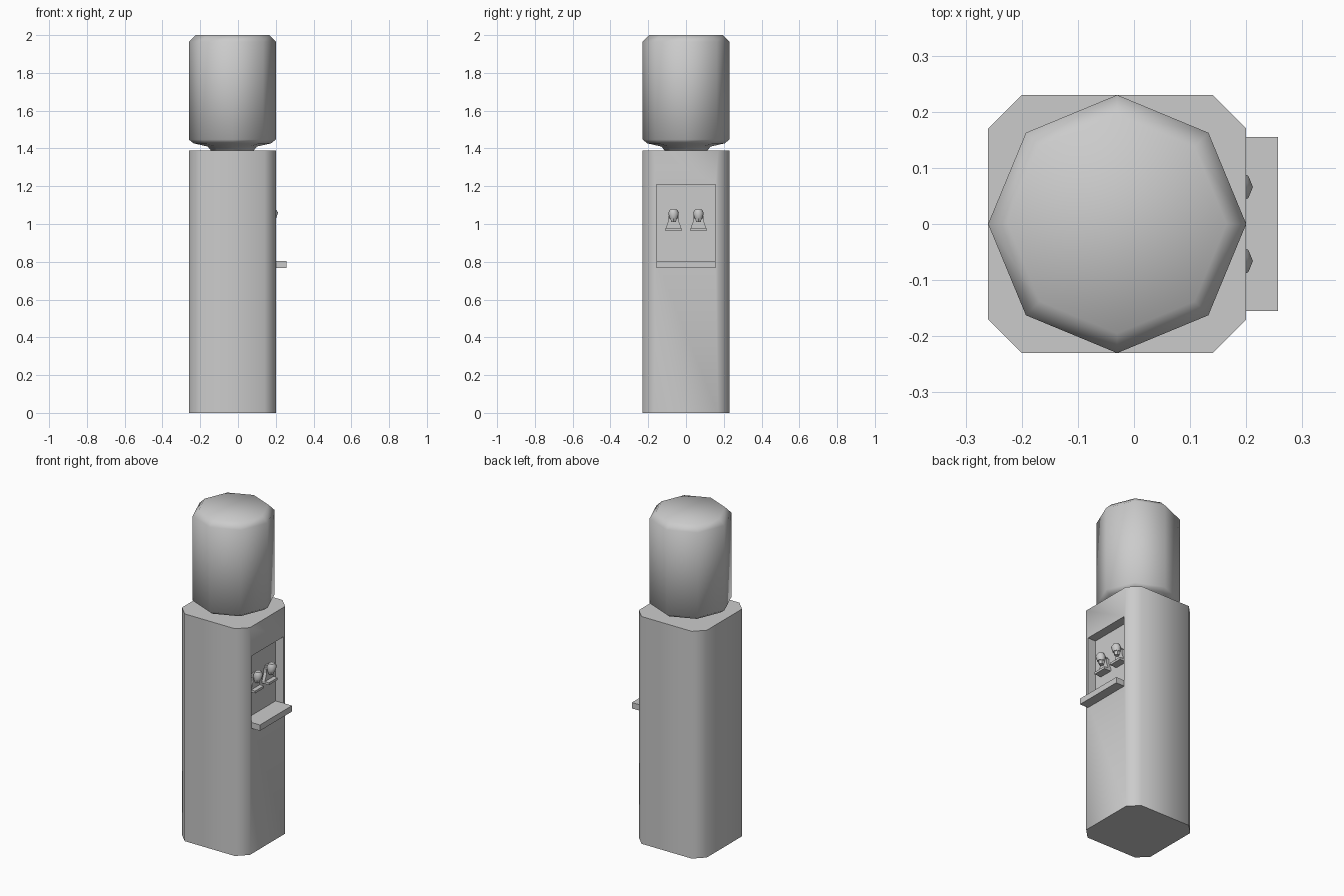
import bpy, bmesh, math

if "Cube" in bpy.data.objects:
    bpy.data.objects.remove(bpy.data.objects["Cube"])

CX = -0.03      # centre of cabinet and bottle
BACK = 0.146    # x of the recess back wall


def finish(name, bm, angle=50):
    bmesh.ops.recalc_face_normals(bm, faces=bm.faces)
    me = bpy.data.meshes.new(name)
    bm.to_mesh(me)
    bm.free()
    ob = bpy.data.objects.new(name, me)
    bpy.context.collection.objects.link(ob)
    if angle:
        bpy.ops.object.select_all(action='DESELECT')
        ob.select_set(True)
        bpy.context.view_layer.objects.active = ob
        bpy.ops.object.shade_smooth_by_angle(angle=math.radians(angle))
    return ob


def loft(name, rings, angle=50):
    """Skin equal-length rings of points and cap both ends."""
    bm = bmesh.new()
    loops = [[bm.verts.new(p) for p in r] for r in rings]
    n = len(loops[0])
    for a, b in zip(loops, loops[1:]):
        for i in range(n):
            j = (i + 1) % n
            bm.faces.new((a[i], a[j], b[j], b[i]))
    bm.faces.new(loops[0][::-1])
    bm.faces.new(loops[-1])
    return finish(name, bm, angle)


def box(name, x, y, z):
    return loft(name, [[(x[0], y[0], h), (x[1], y[0], h), (x[1], y[1], h), (x[0], y[1], h)]
                       for h in z], 0)


def circle(cx, cy, r, z, n=8):
    return [(cx + r * math.cos(2 * math.pi * i / n), cy + r * math.sin(2 * math.pi * i / n), z)
            for i in range(n)]


# Cabinet: chamfered square column with a recess cut in the +x face
h, c = 0.23, 0.17
plan = [(h, -c), (h, c), (c, h), (-c, h), (-h, c), (-h, -c), (-c, -h), (c, -h)]
cabinet = loft("cabinet", [[(x + CX, y, z) for x, y in plan] for z in (0, 1.39)])
cutter = box("recess_cutter", (BACK, 0.3), (-0.155, 0.155), (0.803, 1.21))
cutter.hide_render = True
mod = cabinet.modifiers.new("recess", 'BOOLEAN')
mod.operation = 'DIFFERENCE'
mod.object = cutter
mod.solver = 'EXACT'
bpy.ops.object.select_all(action='DESELECT')
cabinet.select_set(True)
bpy.context.view_layer.objects.active = cabinet
bpy.ops.object.modifier_apply(modifier=mod.name)
bpy.data.objects.remove(cutter)
bpy.ops.object.shade_smooth_by_angle(angle=math.radians(50))

# Drip tray
box("drip_tray", (0.19, 0.257), (-0.155, 0.155), (0.768, 0.804))

# Bottle
profile = [(0.11, 1.385), (0.13, 1.41), (0.205, 1.427), (0.23, 1.447), (0.23, 1.965), (0.195, 2.0)]
loft("bottle", [circle(CX, 0, r, z) for r, z in profile])

# Taps: flared holder, neck and tilted lever
for side, y0 in (("left", -0.066), ("right", 0.066)):
    box(side + "_tap_base", (BACK - 0.005, 0.192), (y0 - 0.042, y0 + 0.042), (0.962, 0.976))
    outline = [(-0.042, 0.976), (0.042, 0.976), (0.026, 1.02), (0.026, 1.045),
               (-0.026, 1.045), (-0.026, 1.02)]
    loft(side + "_tap_holder", [[(x, y0 + y, z) for y, z in outline]
                                for x in (BACK - 0.005, 0.165)], 0)
    loft(side + "_tap_spout", [circle(0.178, y0, r, z, 6)
                               for r, z in ((0.014, 1.01), (0.02, 1.03))], 40)
    loft(side + "_tap_head", [circle(cx, y0, r, z, 8) for cx, r, z in
                              ((0.180, 0.022, 1.03), (0.184, 0.028, 1.06), (0.182, 0.018, 1.078))], 50)
    box(side + "_tap_stem", (BACK - 0.005, 0.175), (y0 - 0.012, y0 + 0.012), (1.035, 1.06))
